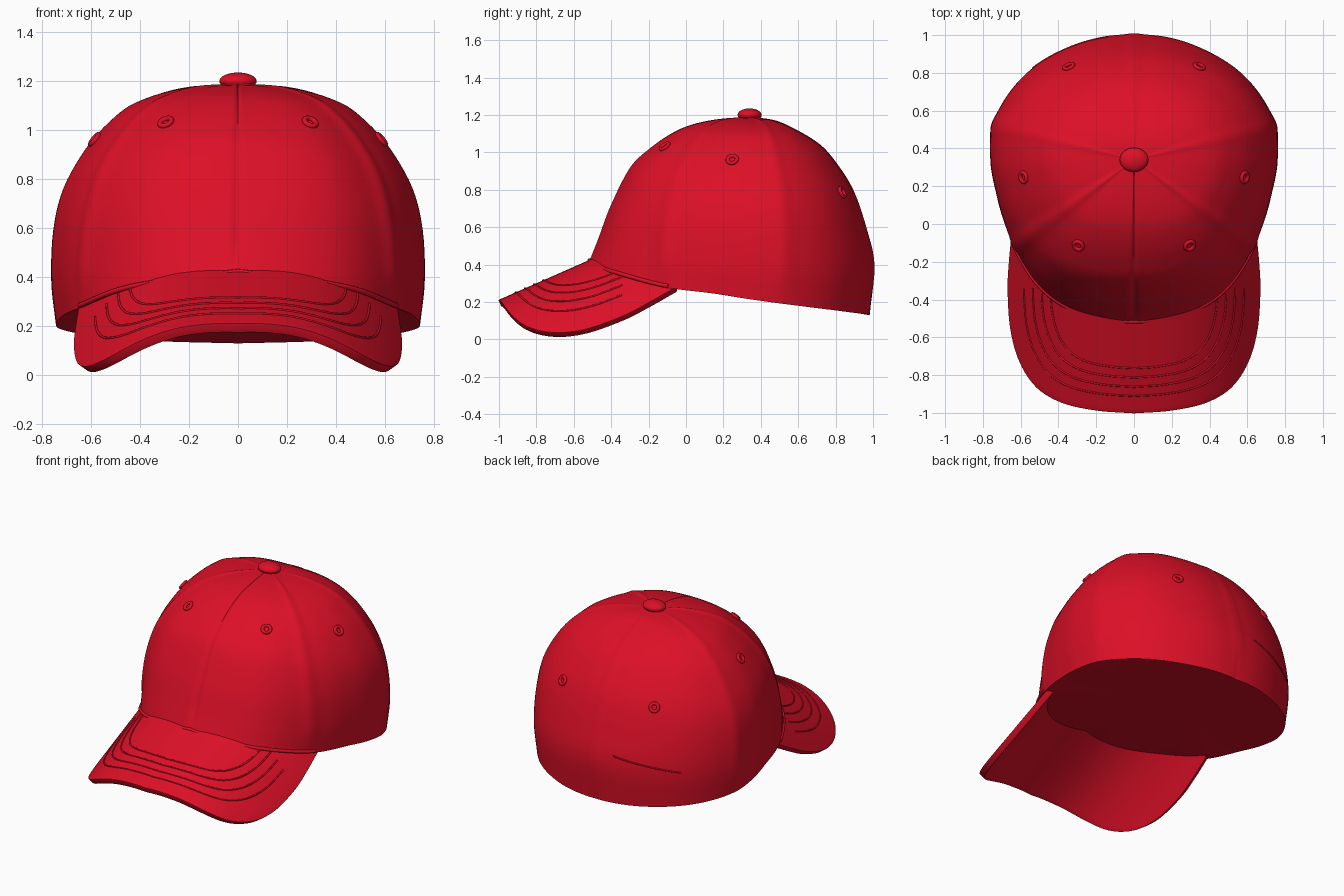
import bpy, bmesh, math
from mathutils import Vector

if "Cube" in bpy.data.objects:
    bpy.data.objects.remove(bpy.data.objects["Cube"])

red = bpy.data.materials.new("red_fabric")
red.use_nodes = True
red.diffuse_color = (0.72, 0.005, 0.02, 1)
red.node_tree.nodes["Principled BSDF"].inputs["Base Color"].default_value = red.diffuse_color

CENTRE_Y, TOP = 0.34, 1.19


def spline(keys, vals, x):
    """Smooth curve through the given values."""
    n = len(keys)
    x = min(max(x, keys[0]), keys[-1])
    i = max(k for k in range(n - 1) if keys[k] <= x)

    def slope(k):
        a, b = max(k - 1, 0), min(k + 1, n - 1)
        return (vals[b] - vals[a]) / (keys[b] - keys[a])
    d = keys[i + 1] - keys[i]
    t = (x - keys[i]) / d
    return ((2*t**3 - 3*t*t + 1) * vals[i] + (t**3 - 2*t*t + t) * d * slope(i)
            + (3*t*t - 2*t**3) * vals[i + 1] + (t**3 - t*t) * d * slope(i + 1))


# Crown: plan radius and rim height by angle from the front, and three profiles
ANGLES = [0, 30, 54, 75, 90, 104, 124, 149, 180]
RADII = [.86, .858, .795, .755, .76, .77, .74, .69, .66]
RIM = [.415, .355, .28, .245, .215, .19, .162, .14, .13]
FRONT = ([1, .94, .865, .745, .625, .495, .365, .19, 0], [0, .17, .39, .65, .78, .88, .945, .985, 1])
SIDE = ([.975, 1, .99, .935, .815, .69, .55, .31, 0], [0, .18, .39, .565, .73, .84, .92, .978, 1])
BACK = ([.97, 1, .935, .83, .69, .56, .38, .2, 0], [0, .25, .44, .63, .77, .86, .93, .98, 1])
STEPS = list(range(9))
# Seam angle, height and width
SEAMS = [(0, -.015, 1.2), (54, .012, 4), (104, .008, 4), (180, .008, 4)]


def crown(a, t):
    """Point on the crown at angle a (degrees) and height step t."""
    b = abs(a)
    first, second = (FRONT, SIDE) if b < 90 else (SIDE, BACK)
    w = (b % 90) / 90 if b < 180 else 1
    w = w * w * (3 - 2 * w)
    f, h = [spline(STEPS, p, t) * (1 - w) + spline(STEPS, q, t) * w
            for p, q in zip(first, second)]
    bump = min(1, t) * sum(d * math.exp(-((b - s) / wd) ** 2) for s, d, wd in SEAMS)
    r = max(f, 0) * (spline(ANGLES, RADII, b) + bump)
    z0 = spline(ANGLES, RIM, b)
    z = z0 + (TOP - z0) * h + .5 * bump * h * h * min(1, 4 * max(f, 0))
    g = math.radians(a)
    return Vector((r * math.sin(g), CENTRE_Y - r * math.cos(g), z))


def crown_at_height(a, z):
    lo, hi = 0, 8
    for _ in range(30):
        mid = (lo + hi) / 2
        lo, hi = (mid, hi) if crown(a, mid).z < z else (lo, mid)
    e = .05
    normal = (crown(a + 1, lo) - crown(a - 1, lo)).cross(crown(a, lo + e) - crown(a, lo - e))
    return crown(a, lo), normal.normalized()


def finish(obj, name, angle=50):
    obj.name = obj.data.name = name
    obj.data.materials.clear()
    obj.data.materials.append(red)
    bpy.ops.object.select_all(action='DESELECT')
    obj.select_set(True)
    bpy.context.view_layer.objects.active = obj
    bpy.ops.object.shade_smooth_by_angle(angle=math.radians(angle))
    return obj


def from_bmesh(bm, name):
    mesh = bpy.data.meshes.new(name)
    bm.to_mesh(mesh)
    bm.free()
    obj = bpy.data.objects.new(name, mesh)
    bpy.context.collection.objects.link(obj)
    return finish(obj, name)


def tube(points, radius, name):
    curve = bpy.data.curves.new(name, 'CURVE')
    curve.dimensions = '3D'
    curve.bevel_depth, curve.bevel_resolution, curve.use_fill_caps = radius, 2, True
    line = curve.splines.new('POLY')
    line.points.add(len(points) - 1)
    for p, co in zip(line.points, points):
        p.co = (*co, 1)
    obj = bpy.data.objects.new(name, curve)
    bpy.context.collection.objects.link(obj)
    bpy.ops.object.select_all(action='DESELECT')
    obj.select_set(True)
    bpy.context.view_layer.objects.active = obj
    bpy.ops.object.convert(target='MESH')
    finish(bpy.context.view_layer.objects.active, name)


# Crown shell, closed underneath
bm = bmesh.new()
N, M = 360, 40
rings = [[bm.verts.new(crown(-180 + 360 * i / N, 8 * j / M)) for i in range(N)] for j in range(M)]
for low, high in zip(rings, rings[1:]):
    for i in range(N):
        k = (i + 1) % N
        bm.faces.new((low[i], low[k], high[k], high[i]))
peak = bm.verts.new((0, CENTRE_Y, TOP))
base = bm.verts.new((0, CENTRE_Y, .23))
for i in range(N):
    k = (i + 1) % N
    bm.faces.new((rings[-1][i], rings[-1][k], peak))
    bm.faces.new((rings[0][k], rings[0][i], base))
bmesh.ops.recalc_face_normals(bm, faces=bm.faces)
from_bmesh(bm, "crown")

# Rolled edge where the crown meets the brim
tube([crown(a, .06) for a in range(-56, 57, 2)], .011, "crown_front_edge")

# Brim: half outline, mirrored, on a drooping arched surface
KEYS = [k / 8 for k in range(9)]
OUT_X = [0, .2, .38, .515, .605, .655, .67, .663, .65]
OUT_Y = [-1.003, -.988, -.948, -.868, -.735, -.56, -.35, -.2, -.06]


def brim_z(x, y):
    return .63 + .44 * (y + .05) - 1.07 * abs(x) ** 2.6


def outline(s):
    return math.copysign(spline(KEYS, OUT_X, abs(s)), s), spline(KEYS, OUT_Y, abs(s))


bm = bmesh.new()
U, V = 96, 20
grid = []
for i in range(U + 1):
    s = 2 * i / U - 1
    ox, oy = outline(s)
    g = math.radians(58 * s)
    r = .945 * spline(ANGLES, RADII, abs(58 * s))
    ix, iy = r * math.sin(g), CENTRE_Y - r * math.cos(g)
    row = []
    for j in range(V + 1):
        x, y = ix + (ox - ix) * j / V, iy + (oy - iy) * j / V
        row.append(bm.verts.new((x, y, brim_z(x, y))))
    grid.append(row)
for a, b in zip(grid, grid[1:]):
    for j in range(V):
        bm.faces.new((a[j], a[j + 1], b[j + 1], b[j]))
bm.normal_update()
if sum(f.normal.z for f in bm.faces) < 0:
    bmesh.ops.reverse_faces(bm, faces=bm.faces)
brim = from_bmesh(bm, "brim")
solid = brim.modifiers.new("thickness", 'SOLIDIFY')
solid.thickness, solid.offset = .04, -1
edge = brim.modifiers.new("round_edge", 'BEVEL')
edge.width, edge.segments, edge.angle_limit = .013, 3, math.radians(50)

# Rows of stitching on the brim
for n, k in enumerate([.87, .8, .73, .66]):
    pts = []
    for i in range(81):
        x, y = outline((i / 40 - 1) * .75)
        x, y = x * k, -.3 + (y + .3) * k
        pts.append((x, y, brim_z(x, y)))
    tube(pts, .005, f"brim_stitch_{n + 1}")

# Eyelets, one per panel
for a, z, panel in [(33, 1.03, "front"), (81, .96, "side"), (145, .785, "back")]:
    for sign, side in [(1, "left"), (-1, "right")]:
        p, normal = crown_at_height(a * sign, z)
        bpy.ops.mesh.primitive_torus_add(
            major_radius=.025, minor_radius=.011, major_segments=24, minor_segments=8,
            location=p + normal * .003, rotation=normal.to_track_quat('Z', 'Y').to_euler())
        finish(bpy.context.object, f"{panel}_eyelet_{side}", 80)

# Narrow stitched line on the back panel
tube([crown_at_height(-168 + i, .46 - i * .002)[0] for i in range(37)], .005, "back_stitch")

# Button on top
bpy.ops.mesh.primitive_uv_sphere_add(segments=32, ring_count=16, location=(0, CENTRE_Y, 1.2))
button = bpy.context.object
button.scale = (.076, .064, .035)
finish(button, "top_button", 80)
